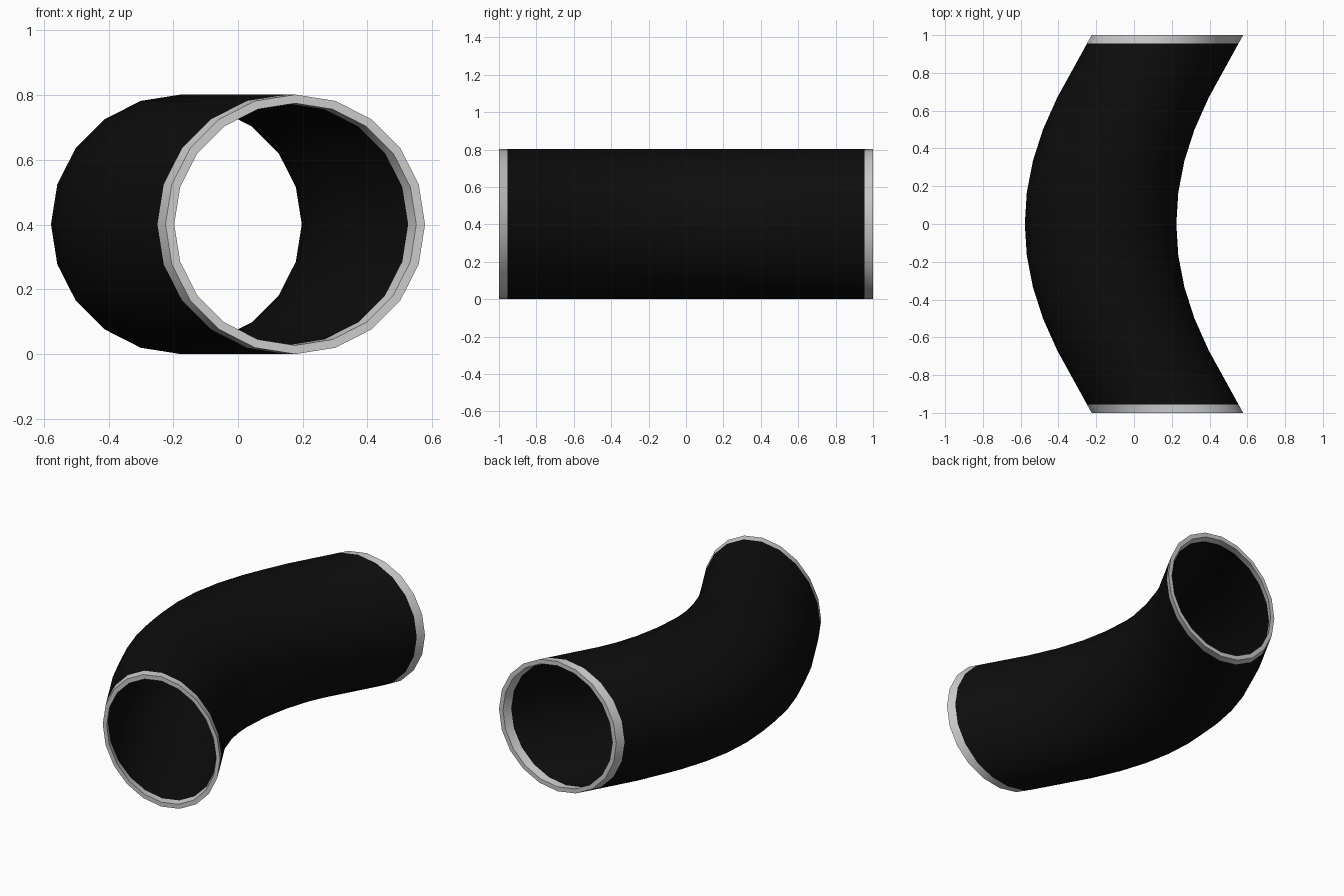
import bpy, bmesh
from math import sin, cos, pi, radians

if "Cube" in bpy.data.objects:
    bpy.data.objects.remove(bpy.data.objects["Cube"])

SIDES, R_OUT, R_IN = 20, 0.401, 0.374
X0 = -0.177  # centre-line x at the middle of the bend

# half of the centre line: (y, sideways offset)
half = [(0, 0), (0.168, 0.0105), (0.335, 0.043), (0.5, 0.096), (0.67, 0.172), (0.955, 0.329)]
END = (1.0, 0.354)

black = bpy.data.materials.new("black_shell")
black.diffuse_color = (0.004, 0.004, 0.004, 1)
black.use_nodes = True
black.node_tree.nodes["Principled BSDF"].inputs["Base Color"].default_value = black.diffuse_color


def add_ring(bm, y, off, r):
    return [bm.verts.new((X0 + off + r * cos(2 * pi * i / SIDES), y,
                          R_OUT + r * sin(2 * pi * i / SIDES))) for i in range(SIDES)]


def skin(name, sections, closed=False, mat=None):
    """Bridge rows of rings; each entry of sections is a strip of (y, offset, radius)."""
    bm = bmesh.new()
    for strip, flip in sections:
        rings = [add_ring(bm, *s) for s in strip]
        for a, b in zip(rings, rings[1:]):
            for i in range(SIDES):
                j = (i + 1) % SIDES
                f = [a[i], a[j], b[j], b[i]]
                bm.faces.new(f[::-1] if flip else f)
    me = bpy.data.meshes.new(name)
    bm.to_mesh(me)
    bm.free()
    ob = bpy.data.objects.new(name, me)
    bpy.context.collection.objects.link(ob)
    if mat:
        me.materials.append(mat)
    bpy.ops.object.select_all(action='DESELECT')
    ob.select_set(True)
    bpy.context.view_layer.objects.active = ob
    bpy.ops.object.shade_smooth_by_angle(angle=radians(30))
    return ob


# bent pipe body: outer and inner walls
path = [(-y, o) for y, o in half[:0:-1]] + half
skin("pipe_body", [([(y, o, R_OUT) for y, o in path], True),
                   ([(y, o, R_IN) for y, o in path], False)], mat=black)

# grey rims at both ends: outer band, end face, inner band
for name, s in (("front_rim", -1), ("back_rim", 1)):
    y0, o0 = half[-1]
    y1, o1 = END
    skin(name, [([(s * y0, o0, R_OUT), (s * y1, o1, R_OUT),
                  (s * y1, o1, R_IN), (s * y0, o0, R_IN)], s > 0)])
